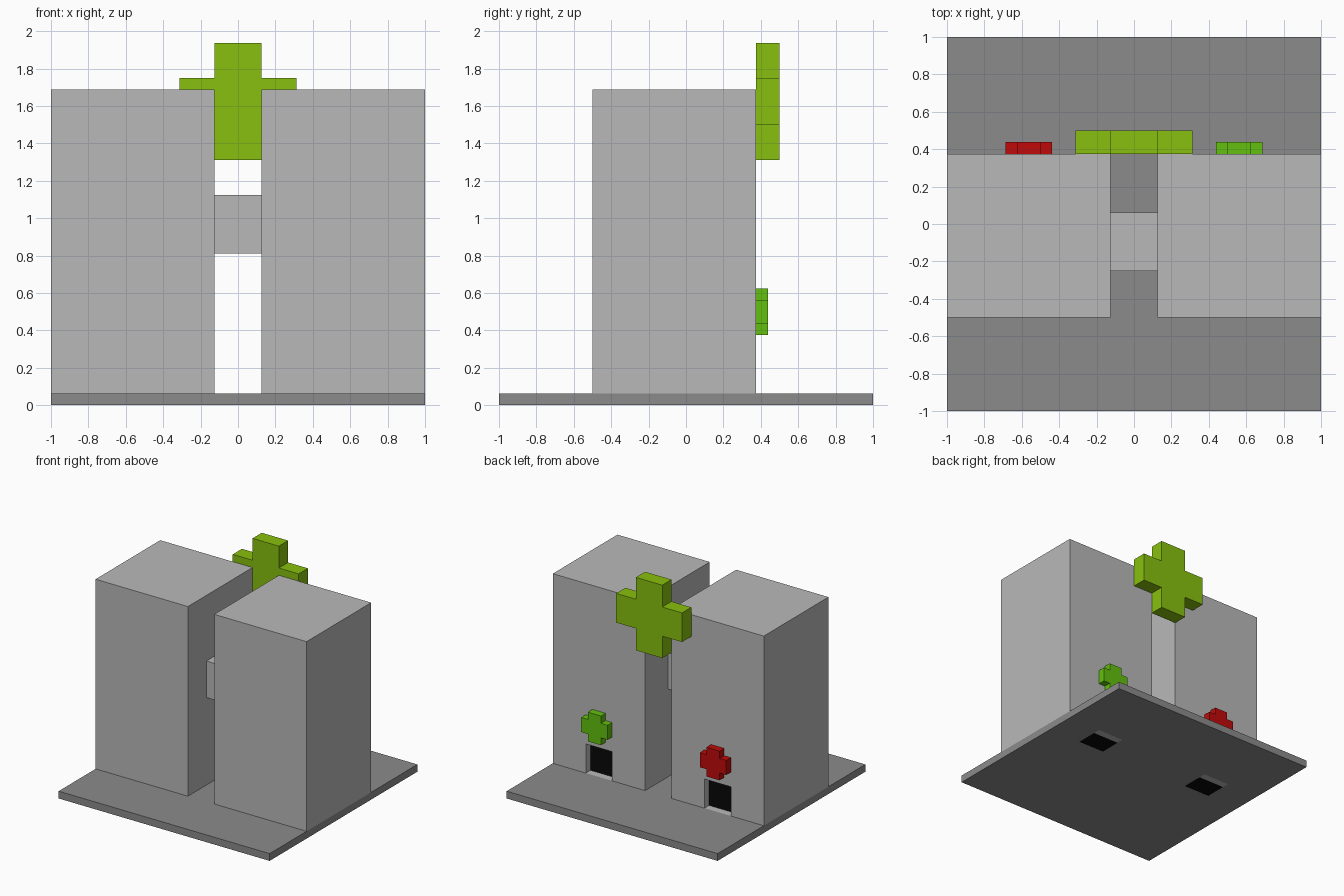
import bpy, bmesh

cube = bpy.data.objects.get("Cube")
if cube:
    bpy.data.objects.remove(cube, do_unlink=True)


def material(name, r, g, b):
    """Flat material from 0-255 display values."""
    lin = [((c / 255 + 0.055) / 1.055) ** 2.4 if c > 10 else c / 255 / 12.92 for c in (r, g, b)]
    m = bpy.data.materials.new(name)
    m.use_nodes = True
    m.diffuse_color = (*lin, 1)
    m.node_tree.nodes["Principled BSDF"].inputs["Base Color"].default_value = (*lin, 1)
    return m


LIGHT = material("light grey", 185, 185, 185)
DARK = material("dark grey", 139, 139, 139)
BLACK = material("black", 8, 8, 8)
LIME = material("lime", 136, 192, 14)
GREEN = material("green", 98, 192, 14)
RED = material("red", 192, 10, 10)


def prism(name, outline, y0, y1, mat=None):
    """Extrude an (x, z) outline from y0 to y1."""
    bm = bmesh.new()
    face = bm.faces.new([bm.verts.new((x, y0, z)) for x, z in outline])
    ext = bmesh.ops.extrude_face_region(bm, geom=[face])
    verts = [v for v in ext["geom"] if isinstance(v, bmesh.types.BMVert)]
    bmesh.ops.translate(bm, verts=verts, vec=(0, y1 - y0, 0))
    bmesh.ops.recalc_face_normals(bm, faces=bm.faces)
    me = bpy.data.meshes.new(name)
    bm.to_mesh(me)
    bm.free()
    if mat:
        me.materials.append(mat)
    ob = bpy.data.objects.new(name, me)
    bpy.context.collection.objects.link(ob)
    return ob


def box(name, x, y, z, mat=None):
    (x0, x1), (z0, z1) = x, z
    return prism(name, [(x0, z0), (x1, z0), (x1, z1), (x0, z1)], *y, mat)


def cross(name, cx, cz, unit, y0, y1, mat):
    """Plus sign: arms 2 units wide and 5 units long (or as given by unit pair)."""
    a, b = unit
    pts = [(-a, -b), (a, -b), (a, -a), (b, -a), (b, a), (a, a),
           (a, b), (-a, b), (-a, a), (-b, a), (-b, -a), (-a, -a)]
    return prism(name, [(cx + x, cz + z) for x, z in pts], y0, y1, mat)


def cut(ob, cutter):
    cutter.hide_render = True
    mod = ob.modifiers.new("opening", 'BOOLEAN')
    mod.operation, mod.solver, mod.object = 'DIFFERENCE', 'EXACT', cutter
    bpy.context.view_layer.objects.active = ob
    bpy.ops.object.modifier_apply(modifier=mod.name)
    bpy.data.objects.remove(cutter, do_unlink=True)


base = box("base_slab", (-1, 1), (-1, 1), (0, 0.0625), DARK)

# Twin towers, each with a rear doorway and a sign above it
for side, s, colour in (("left", 1, GREEN), ("right", -1, RED)):
    def span(a, b):
        return (a, b) if s > 0 else (-b, -a)

    door = span(0.4375, 0.6875)
    tower = box(side + "_tower", span(0.125, 1), (-0.5, 0.375), (0.0625, 1.6875), LIGHT)
    cut(tower, box("doorway_cutter", door, (0.125, 0.5), (0, 0.3125)))
    cut(base, box("floor_cutter", door, (0.125, 0.375), (-0.1, 0.2)))
    box(side + "_threshold", door, (0.3125, 0.375), (0, 0.0625), LIGHT)
    box(side + "_dark_entrance", door, (0.125, 0.3125), (0, 0.3125), BLACK)
    cross(side + "_door_sign", s * 0.5625, 0.5, (0.0625, 0.125), 0.375, 0.4375, colour)

# Bridge between the towers and the large rear sign
box("bridge", (-0.125, 0.125), (-0.25, 0.0625), (0.8125, 1.125), LIGHT)
cross("large_sign", 0, 1.625, (0.125, 0.3125), 0.375, 0.5, LIME)
